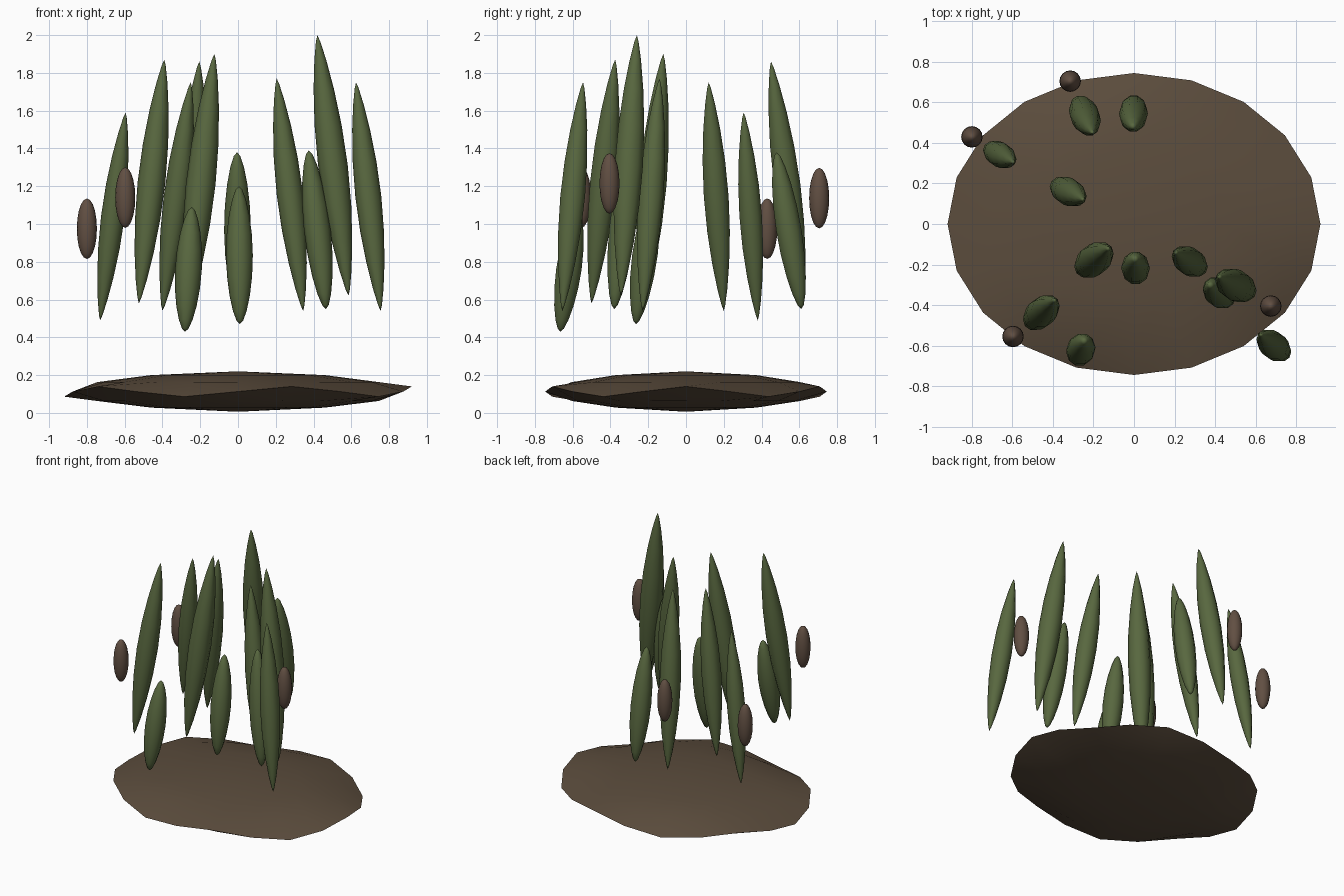
import bpy, bmesh, math
from mathutils import Vector

cube = bpy.data.objects.get("Cube")
if cube:
    bpy.data.objects.remove(cube, do_unlink=True)


def material(name, rgb):
    m = bpy.data.materials.new(name)
    m.use_nodes = True
    color = (*rgb, 1)
    m.diffuse_color = color
    m.node_tree.nodes["Principled BSDF"].inputs["Base Color"].default_value = color
    return m


soil = material("soil brown", (0.105, 0.073, 0.046))
green = material("leaf green", (0.098, 0.137, 0.050))
pod_brown = material("pod brown", (0.120, 0.078, 0.055))


def loft(name, rings, mat, bottom, top, angle=40):
    """Join rings of points, closed by a point at each end."""
    bm = bmesh.new()
    rows = [[bm.verts.new(p) for p in ring] for ring in rings]
    n = len(rows[0])
    low, high = bm.verts.new(bottom), bm.verts.new(top)
    for i in range(n):
        j = (i + 1) % n
        bm.faces.new((low, rows[0][j], rows[0][i]))
        for a, b in zip(rows, rows[1:]):
            bm.faces.new((a[i], a[j], b[j], b[i]))
        bm.faces.new((rows[-1][i], rows[-1][j], high))
    bmesh.ops.recalc_face_normals(bm, faces=bm.faces)
    mesh = bpy.data.meshes.new(name)
    bm.to_mesh(mesh)
    bm.free()
    mesh.materials.append(mat)
    obj = bpy.data.objects.new(name, mesh)
    bpy.context.collection.objects.link(obj)
    bpy.ops.object.select_all(action="DESELECT")
    obj.select_set(True)
    bpy.context.view_layer.objects.active = obj
    bpy.ops.object.shade_smooth_by_angle(angle=math.radians(angle))
    return obj


# Mound: flattened oval with a zigzag rim
def mound_ring(scale, height, wave=0):
    pts = []
    for i in range(20):
        a = math.tau * i / 20
        z = height + wave * math.cos(5 * a)
        pts.append((0.92 * scale * math.cos(a), 0.745 * scale * math.sin(a), z))
    return pts


mid = 0.113
loft("soil_mound",
     [mound_ring(0.5, mid - 0.085), mound_ring(0.81, mid - 0.05),
      mound_ring(1, mid, 0.027),
      mound_ring(0.81, mid + 0.05), mound_ring(0.5, mid + 0.087)],
     soil, (0, 0, 0.006), (0, 0, 0.22), 30)


# Leaves: spindles leaning in toward the middle
def leaf(name, bottom, top, radius, power, sides=10, steps=10):
    bottom, top = Vector(bottom), Vector(top)
    rings = []
    for k in range(1, steps):
        t = (1 - math.cos(math.pi * k / steps)) / 2
        c = bottom.lerp(top, t)
        r = radius * math.sin(math.pi * t) ** power
        rings.append([c + Vector((r * math.cos(math.tau * i / sides),
                                  r * math.sin(math.tau * i / sides), 0))
                      for i in range(sides)])
    loft(name, rings, green, bottom, top)


tall = [
    ((-0.28, 0.62, 0.57), (-0.205, 0.45, 1.86)),
    ((-0.73, 0.38, 0.49), (-0.595, 0.305, 1.59)),
    ((-0.40, 0.20, 0.54), (-0.25, 0.12, 1.75)),
    ((-0.27, -0.235, 0.52), (-0.125, -0.12, 1.9)),
    ((0.345, -0.23, 0.54), (0.205, -0.14, 1.77)),
    ((0.585, -0.345, 0.62), (0.42, -0.26, 2.0)),
    ((0.755, -0.655, 0.54), (0.625, -0.545, 1.75)),
    ((-0.525, -0.50, 0.58), (-0.39, -0.375, 1.87)),
]
short = [
    ((0, 0.61, 0.55), (-0.005, 0.48, 1.38)),
    ((0.01, -0.265, 0.47), (0.005, -0.17, 1.2)),
    ((0.465, -0.38, 0.55), (0.375, -0.30, 1.39)),
    ((-0.28, -0.665, 0.43), (-0.245, -0.575, 1.09)),
]
for i, (b, t) in enumerate(tall, 1):
    leaf(f"tall_leaf_{i}", b, t, 0.057 * (t[2] - b[2]), 0.75)
for i, (b, t) in enumerate(short, 1):
    leaf(f"short_leaf_{i}", b, t, 0.071, 0.55)

# Seed pods: upright ellipsoids
pods = [(-0.315, 0.705, 1.137), (-0.80, 0.43, 0.975),
        (-0.597, -0.555, 1.14), (0.675, -0.405, 1.215)]
for i, p in enumerate(pods, 1):
    bpy.ops.mesh.primitive_uv_sphere_add(segments=16, ring_count=10, radius=1, location=p)
    pod = bpy.context.object
    pod.name = f"seed_pod_{i}"
    pod.scale = (0.053, 0.053, 0.16)
    pod.data.materials.append(pod_brown)
    bpy.ops.object.shade_smooth()
